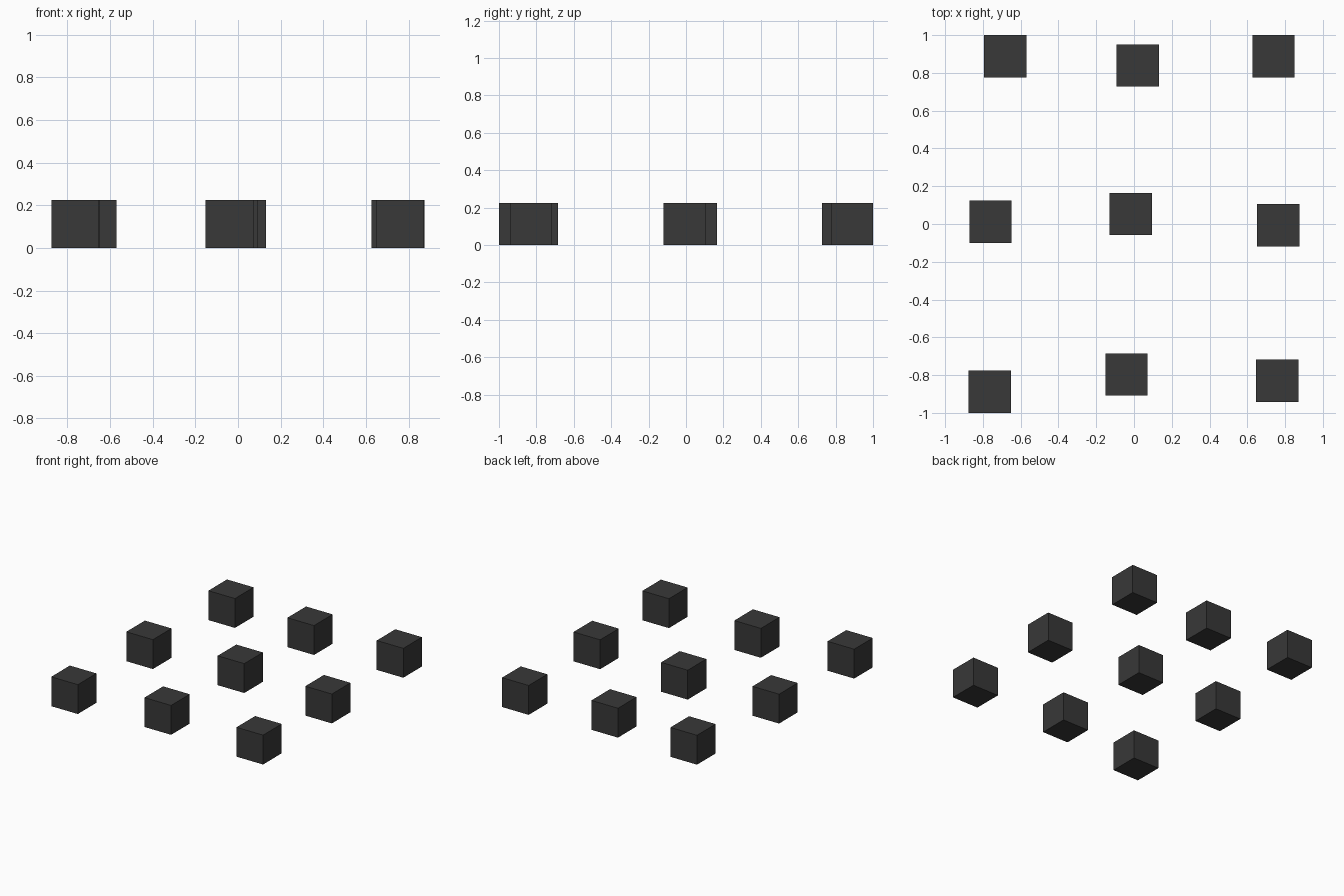
import bpy

if "Cube" in bpy.data.objects:
    bpy.data.objects.remove(bpy.data.objects["Cube"])

SIZE = 0.224

# Dark charcoal colour shared by all blocks
dark = bpy.data.materials.new("charcoal")
dark.diffuse_color = (0.04, 0.04, 0.04, 1)
dark.use_nodes = True
dark.node_tree.nodes["Principled BSDF"].inputs["Base Color"].default_value = dark.diffuse_color

# Loose 3 x 3 layout of blocks, rows from back to front
rows = {
    "back": [(-0.681, 0.888), (0.020, 0.839), (0.739, 0.888)],
    "middle": [(-0.760, 0.012), (-0.018, 0.053), (0.763, -0.007)],
    "front": [(-0.763, -0.888), (-0.040, -0.797), (0.759, -0.830)],
}


def block(name, x, y):
    bpy.ops.mesh.primitive_cube_add(size=SIZE, location=(x, y, SIZE / 2))
    ob = bpy.context.object
    ob.name = name
    ob.data.materials.append(dark)


for row, spots in rows.items():
    for side, (x, y) in zip(("left", "centre", "right"), spots):
        block(f"block_{row}_{side}", x, y)
